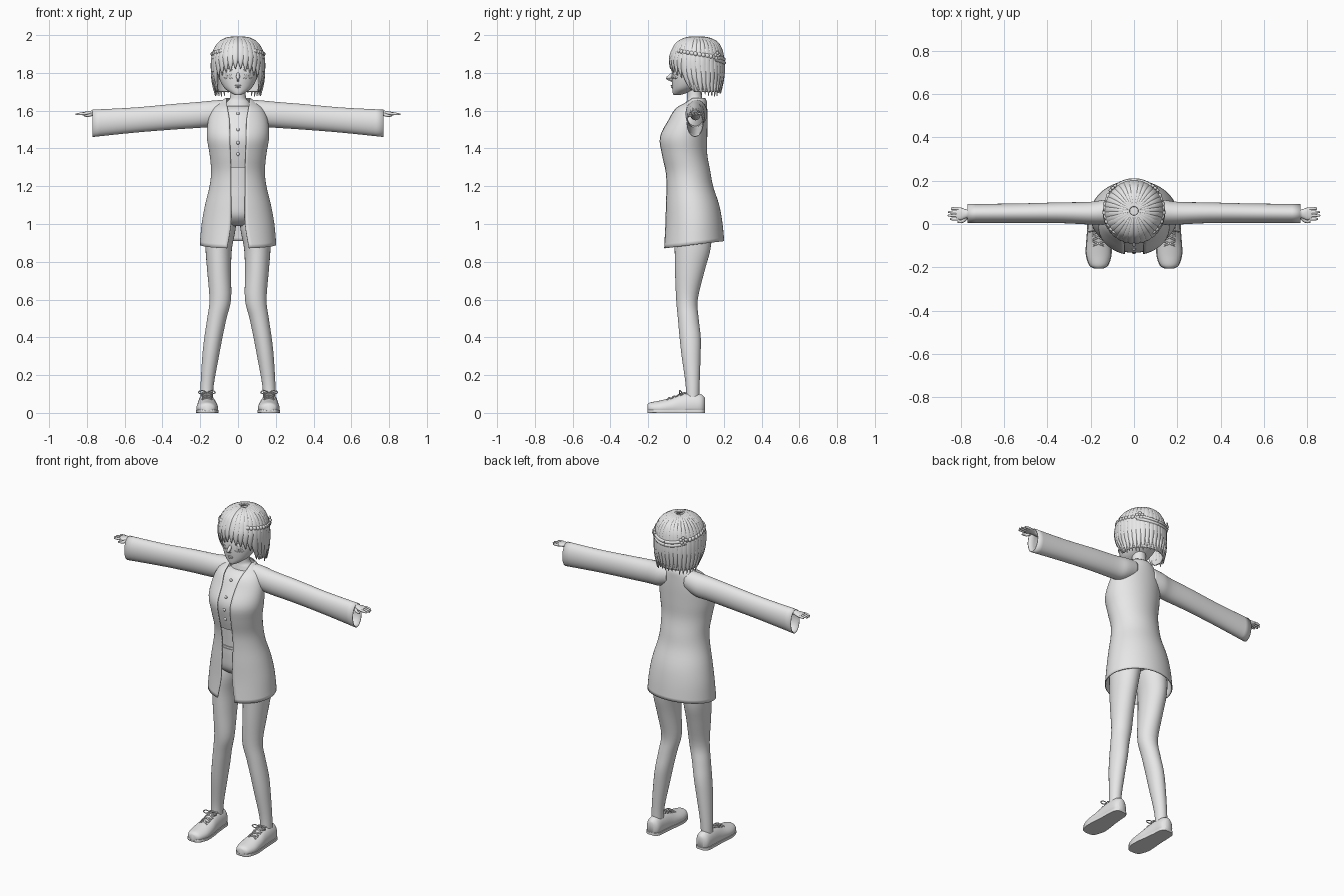
import bpy, bmesh, random
from math import sin, cos, asin, pi, radians
from mathutils import Vector, Matrix

random.seed(4)
if "Cube" in bpy.data.objects:
    bpy.data.objects.remove(bpy.data.objects["Cube"])

GREY = (0.8, 0.8, 0.8, 1)
mat = bpy.data.materials.new("light_grey")
mat.use_nodes = True
mat.diffuse_color = GREY
mat.node_tree.nodes["Principled BSDF"].inputs["Base Color"].default_value = GREY


def finish(name, bm, mirror=False, thickness=0):
    """Turn a bmesh into a smooth shaded object, mirrored if wanted."""
    bmesh.ops.remove_doubles(bm, verts=bm.verts, dist=1e-5)
    bmesh.ops.recalc_face_normals(bm, faces=bm.faces)
    me = bpy.data.meshes.new(name)
    bm.to_mesh(me)
    bm.free()
    me.materials.append(mat)
    ob = bpy.data.objects.new(name, me)
    bpy.context.collection.objects.link(ob)
    bpy.ops.object.select_all(action="DESELECT")
    ob.select_set(True)
    bpy.context.view_layer.objects.active = ob
    bpy.ops.object.shade_smooth_by_angle(angle=radians(50))
    if thickness:
        mod = ob.modifiers.new("thickness", "SOLIDIFY")
        mod.thickness, mod.offset = thickness, 0
    if mirror:
        ob.modifiers.new("mirror", "MIRROR")
    return ob


def smooth(keys, steps=4):
    """Catmull-Rom interpolation of equal length tuples."""
    out = []
    for i in range(len(keys) - 1):
        quad = [keys[max(i - 1, 0)], keys[i], keys[i + 1], keys[min(i + 2, len(keys) - 1)]]
        for s in range(steps):
            t = s / steps
            out.append([b + t * ((c - a) + t * ((2 * a - 5 * b + 4 * c - d) + t * (3 * b - a - 3 * c + d))) / 2
                        for a, b, c, d in zip(*quad)])
    return out + [list(keys[-1])]


def skin(name, rings, cap=True, **options):
    bm = bmesh.new()
    rows = [[bm.verts.new(p) for p in ring] for ring in rings]
    for lo, hi in zip(rows, rows[1:]):
        for i in range(len(lo) - 1):
            bm.faces.new((lo[i], lo[i + 1], hi[i + 1], hi[i]))
    if cap:
        bm.faces.new(rows[0][:-1])
        bm.faces.new(rows[-1][:-1])
    return finish(name, bm, **options)


def loft(name, keys, axis="z", sides=32, shape=None, **options):
    """Keys: position, two centres, two radii and an optional front gap."""
    rings = []
    for k in smooth(keys):
        g = asin(min(max(k[5], 0) / k[3], 1)) if len(k) > 5 else 0
        ring = []
        for i in range(sides + 1):
            t = g + (2 * pi - 2 * g) * i / sides
            a, b = k[1] + k[3] * sin(t), k[2] - k[4] * cos(t)
            p = {"z": (a, b, k[0]), "x": (k[0], a, b), "y": (a, k[0], b)}[axis]
            ring.append(shape(Vector(p)) if shape else p)
        rings.append(ring)
    return skin(name, rings, **options)


def sweep(name, keys, centre, sides=10, **options):
    """Keys: x, y, z, half width, half thickness; thickness points away from centre."""
    path, rings = smooth(keys), []
    for i, k in enumerate(path):
        p = Vector(k[:3])
        along = Vector(path[min(i + 1, len(path) - 1)][:3]) - Vector(path[max(i - 1, 0)][:3])
        u = along.cross(p - Vector(centre)).normalized()
        v = u.cross(along).normalized()
        rings.append([p + u * k[3] * cos(2 * pi * j / sides) + v * k[4] * sin(2 * pi * j / sides)
                      for j in range(sides + 1)])
    return skin(name, rings, **options)


def balls(name, spots, mirror=False):
    """Spots: location, radii, turn about z."""
    bm = bmesh.new()
    for loc, size, turn in spots:
        m = Matrix.Translation(loc) @ Matrix.Rotation(turn, 4, "Z") @ Matrix.Diagonal((*size, 1))
        bmesh.ops.create_uvsphere(bm, u_segments=16, v_segments=10, radius=1, matrix=m)
    return finish(name, bm, mirror)


def surface(keys, angle, z, out=0.0):
    """Point on an upright loft, angle measured from the front."""
    rows = sorted(smooth(keys))
    zc = min(max(z, rows[0][0]), rows[-1][0])
    for a, b in zip(rows, rows[1:]):
        if a[0] <= zc <= b[0]:
            f = (zc - a[0]) / max(b[0] - a[0], 1e-6)
            k = [p + (q - p) * f for p, q in zip(a, b)]
            return Vector((k[1] + (k[3] + out) * sin(angle), k[2] - (k[4] + out) * cos(angle), z))


# Coat with an open front and a hem that rises to the back
coat = [(1.665, 0, .055, .065, .045, .06), (1.645, 0, .05, .09, .058, .06), (1.61, 0, .025, .13, .085, .055),
        (1.55, 0, .008, .155, .103, .045), (1.46, 0, -.015, .162, .125, .043), (1.37, 0, -.01, .148, .12, .04),
        (1.28, 0, .008, .14, .118, .037), (1.2, 0, .018, .148, .123, .037), (1.1, 0, .033, .172, .14, .036),
        (1, 0, .04, .19, .15, .038), (.89, 0, .04, .2, .16, .058)]


def hem(p):
    p.z += .12 * (p.y - .04) * min(max((1.1 - p.z) / .2, 0), 1)
    return p


loft("coat", coat, sides=56, shape=hem, cap=False, thickness=.005)
loft("sleeve", [(.06, .055, 1.6, .05, .056), (.13, .055, 1.585, .055, .066), (.2, .05, 1.578, .05, .066),
                (.35, .052, 1.567, .045, .065), (.55, .05, 1.55, .042, .064), (.77, .048, 1.533, .042, .07)],
     axis="x", cap=False, thickness=.005, mirror=True)

# Shirt with buttons, waist, shorts and belt
shirt = [(1.625, 0, .04, .08, .058), (1.6, 0, .025, .115, .08), (1.55, 0, .008, .14, .095),
         (1.46, 0, -.015, .15, .117), (1.37, 0, -.01, .138, .112), (1.3, 0, 0, .128, .105)]
loft("shirt", shirt)
balls("shirt_buttons", [(surface(shirt, 0, z), (.009, .006, .009), 0) for z in (1.585, 1.5, 1.43, 1.37)])
loft("waist", [(1.33, 0, 0, .118, .095), (1.2, 0, .01, .12, .098), (1.12, 0, .02, .14, .108)])
shorts = [(1.19, 0, .012, .126, .106), (1.12, 0, .025, .15, .118), (1.05, 0, .03, .16, .116),
          (1.01, 0, .035, .13, .09), (.99, 0, .035, .06, .05)]
loft("shorts", shorts)
loft("belt", [(1.178, 0, .014, .132, .112), (1.15, 0, .02, .143, .118)])

# Legs
loft("leg", [(1.08, .085, .04, .072, .09), (.98, .092, .037, .08, .1), (.87, .102, .035, .07, .095),
             (.75, .1, .02, .063, .078), (.6, .094, .005, .057, .057), (.5, .112, .012, .051, .055),
             (.4, .13, .022, .048, .056), (.3, .145, .027, .044, .05), (.15, .163, .035, .035, .037),
             (.06, .167, .035, .033, .035)], mirror=True)

# Shoes with soles and laces
shoe = [(-.205, .163, .025, .02, .018), (-.19, .163, .025, .042, .03), (-.14, .163, .025, .057, .04),
        (-.08, .163, .03, .055, .05), (-.03, .165, .035, .049, .064), (.03, .167, .04, .045, .066),
        (.08, .167, .04, .04, .058), (.1, .167, .04, .02, .04)]


def upper(p):
    return Vector((p.x, p.y, max(p.z, .01)))


def sole(p):
    return Vector((p.x, p.y, min(max(p.z, 0), .016)))


loft("shoe", shoe, axis="y", shape=upper, mirror=True)
loft("shoe_sole", [(y, x, .008, rx + .003, rz) for y, x, z, rx, rz in shoe], axis="y", shape=sole, mirror=True)
for n in range(4):
    y, z = -.1 + .027 * n, .076 + .009 * n
    for side in (-1, 1):
        sweep("shoe_lace", [(.164 - .026 * side, y, z - .006, .004, .004), (.164, y + .01, z + .004, .004, .004),
                            (.164 + .026 * side, y + .02, z, .004, .004)], (.164, y, 0), mirror=True)
for side in (-1, 1):
    loop = [(.165 + side * a, -.02 - b, .105 + c, .003, .003)
            for a, b, c in ((0, 0, 0), (.025, .012, .014), (.045, .015, .004), (.028, .014, -.004), (0, .002, 0))]
    sweep("lace_bow", loop, (.165, .1, 0), mirror=True)

# Arms and hands
loft("arm", [(.5, .05, 1.575, .026, .026), (.74, .048, 1.588, .018, .016), (.775, .047, 1.587, .02, .013),
             (.8, .047, 1.585, .029, .011), (.822, .047, 1.583, .028, .009)], axis="x", sides=20, mirror=True)
for y, reach in ((.023, .85), (.039, .86), (.055, .858), (.071, .845)):
    sweep("finger", [(.81, y, 1.584, .0075, .0075), (.835, y, 1.583, .007, .007), (reach, y, 1.58, .004, .004)],
          (.83, y, 1), mirror=True)
sweep("thumb", [(.775, .03, 1.58, .009, .009), (.79, .014, 1.575, .008, .008), (.815, .009, 1.572, .004, .004)],
      (.79, .02, 1), mirror=True)

# Neck, head and face
loft("neck", [(1.6, 0, .04, .075, .05), (1.645, 0, .045, .06, .043), (1.67, 0, .045, .042, .039),
              (1.74, 0, .04, .04, .038)])
face = [(1.682, 0, -.05, .012, .014), (1.692, 0, -.035, .034, .035), (1.72, 0, -.005, .072, .068),
        (1.77, 0, .025, .1, .101), (1.82, 0, .042, .112, .114), (1.88, 0, .06, .113, .115),
        (1.94, 0, .06, .09, .1), (1.965, 0, .06, .05, .06)]
loft("head", face)
sweep("nose", [(0, -.068, 1.8, .006, .006), (0, -.085, 1.78, .01, .012), (0, -.1, 1.77, .006, .006),
               (0, -.076, 1.758, .006, .004)], (0, .05, 1.775))
balls("lips", [(surface(face, 0, z), (w, .007, .004), 0) for z, w in ((1.733, .017), (1.725, .013))])
balls("eye", [(surface(face, .5, 1.798, -.001), (.019, .004, .024), .5)], mirror=True)
balls("pupil", [(surface(face, .5, 1.798, .002), (.01, .003, .015), .5)], mirror=True)
for part, rise, arch, w in (("upper_lash", 1.815, .012, .004), ("lower_lash", 1.774, -.005, .002), ("brow", 1.842, .008, .003)):
    sweep(part, [(*surface(face, .28 + .13 * i, rise + arch * sin(pi * i / 4), .002), w, .003)
                 for i in range(5)], (0, .05, 1.8), mirror=True)

# Hair shell, open around the face
hair = [(1.989, 0, .06, .02, .02, 0), (1.98, 0, .06, .06, .062, 0), (1.95, 0, .06, .102, .108, 0),
        (1.9, 0, .057, .126, .13, .02), (1.86, 0, .055, .132, .137, .09), (1.8, 0, .06, .132, .135, .108),
        (1.74, 0, .07, .128, .118, .112), (1.7, 0, .08, .116, .1, .108)]
loft("hair_shell", hair, sides=48, cap=False, thickness=.006)
SKULL = (0, .06, 1.84)


def lock(name, start, end, tip, width):
    """Tapered lock that follows the shell from crown to tip."""
    keys = []
    for i in range(8):
        t = i / 7
        p = surface(hair, start + (end - start) * t, tip + (1.988 - tip) * cos(t * pi / 2), .003)
        fat = .3 + .7 * sin(pi * min(t * .8, .5)) if t < .75 else (1 - t) * 3.6 + .08
        keys.append((*p, width * fat, .009 * min(fat + .2, 1)))
    sweep(name, keys, SKULL, mirror=True)


for n in range(6):
    lock("bang", .15 + .2 * n, .1 + .19 * n, 1.825 - .011 * n + random.uniform(-.008, .008), .021)
for n in range(12):
    side = n < 3
    lock("side_lock" if side else "back_lock", 1.1 + .18 * n, 1.07 + .18 * n,
         (1.695 if side else 1.683) + random.uniform(-.01, .012), .021)

# Side braids gathered into flowers, with bands draped across the back
braid = [surface(hair, .75 + .15 * i, 1.915 - .003 * i, .004) for i in range(11)]
balls("braid", [(p, (.011, .018, .013), .75 + .15 * i + (.6 if i % 2 else 1)) for i, p in enumerate(braid)], mirror=True)
for drop in (0, .018):
    sweep("back_band", [(*surface(hair, 2.3 + .21 * i, 1.89 - drop - .018 * sin(pi * i / 8), .01), .01, .009)
                        for i in range(5)], SKULL, mirror=True)
hub = surface(hair, 2.4, 1.89, .016)
out = Vector((sin(2.4), -cos(2.4), 0))
across = Vector((-out.y, out.x, 0))
petals = [(hub + across * .015 * cos(a) + Vector((0, 0, .015 * sin(a))), (.01, .007, .01), 2.4)
          for a in (pi / 2 + 2 * pi * i / 5 for i in range(5))]
balls("hair_flower", petals + [(hub + out * .005, (.007, .007, .007), 0)], mirror=True)
